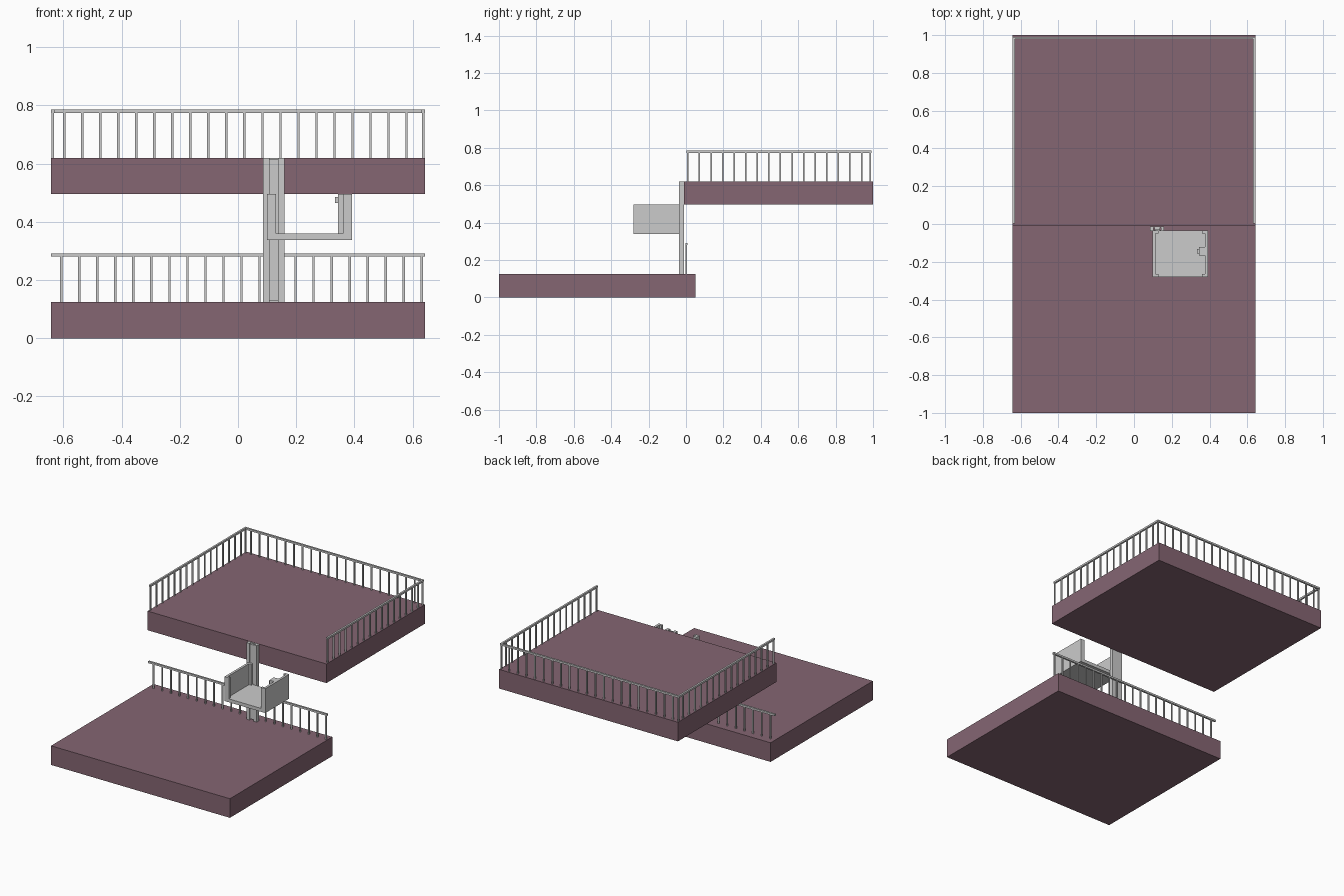
import bpy, bmesh
from mathutils import Matrix, Vector

if "Cube" in bpy.data.objects:
    bpy.data.objects.remove(bpy.data.objects["Cube"])


def boxes(name, items, mat=None):
    """One object from a list of (x0, x1, y0, y1, z0, z1) boxes."""
    bm = bmesh.new()
    for x0, x1, y0, y1, z0, z1 in items:
        centre = Vector(((x0 + x1) / 2, (y0 + y1) / 2, (z0 + z1) / 2))
        size = Matrix.Diagonal((x1 - x0, y1 - y0, z1 - z0, 1))
        bmesh.ops.create_cube(bm, size=1, matrix=Matrix.Translation(centre) @ size)
    return finish(name, bm, mat)


def extrude(name, profile, z0, z1):
    """Flat xy profile pulled up from z0 to z1."""
    bm = bmesh.new()
    face = bm.faces.new([bm.verts.new((x, y, z0)) for x, y in profile])
    top = bmesh.ops.extrude_face_region(bm, geom=[face])["geom"]
    bmesh.ops.translate(bm, vec=(0, 0, z1 - z0),
                        verts=[v for v in top if isinstance(v, bmesh.types.BMVert)])
    bmesh.ops.recalc_face_normals(bm, faces=bm.faces)
    return finish(name, bm)


def finish(name, bm, mat=None):
    mesh = bpy.data.meshes.new(name)
    bm.to_mesh(mesh)
    bm.free()
    obj = bpy.data.objects.new(name, mesh)
    bpy.context.collection.objects.link(obj)
    if mat:
        mesh.materials.append(mat)
    return obj


def railing(name, axis, fixed, span, first, count, z0, z1):
    """Square handrail with evenly spaced balusters along x or y."""
    def item(a0, a1, half, low, high):
        f0, f1 = fixed - half, fixed + half
        return (a0, a1, f0, f1, low, high) if axis == "x" else (f0, f1, a0, a1, low, high)
    items = [item(span[0], span[1], 0.006, z1 - 0.012, z1)]
    for i in range(count):
        p = first + i * 0.0619
        items.append(item(p - 0.004, p + 0.004, 0.004, z0, z1 - 0.012))
    boxes(name, items)


floor_mat = bpy.data.materials.new("plum_floor")
floor_mat.diffuse_color = (0.235, 0.133, 0.171, 1)
floor_mat.use_nodes = True
floor_mat.node_tree.nodes["Principled BSDF"].inputs["Base Color"].default_value = floor_mat.diffuse_color

# Two floor slabs
W = 0.642
boxes("lower_floor", [(-W, W, -1, 0.05, 0, 0.124)], floor_mat)
boxes("upper_floor", [(-W, W, -0.01, 1, 0.496, 0.62)], floor_mat)

# Railings
railing("lower_railing", "x", 0.002, (-W, W), -0.607, 21, 0.124, 0.292)
railing("upper_back_railing", "x", 0.985, (-W, W), -0.597, 20, 0.62, 0.785)
for side, x in (("left", -0.636), ("right", 0.636)):
    railing(f"upper_{side}_railing", "y", x, (0.003, 0.985), 0.01, 16, 0.62, 0.785)
boxes("railing_corner_posts", [(x - 0.004, x + 0.004, 0.981, 0.989, 0.62, 0.773)
                               for x in (-0.636, 0.636)])

# Lift mast: lipped channel open to the front
half = [(0.037, -0.012), (0.037, -0.037), (0.014, -0.037), (0.014, -0.032),
        (0.019, -0.032), (0.019, -0.018)]
profile = [(0.123 + x, y) for x, y in half] + [(0.123 - x, y) for x, y in reversed(half)]
extrude("lift_mast", profile, 0.124, 0.62)
boxes("mast_guide", [(0.108, 0.138, -0.031, -0.018, 0.13, 0.615)])

# Lift platform with carriage arm running in the mast
boxes("lift_floor", [(0.099, 0.392, -0.28, -0.035, 0.338, 0.36)])
boxes("carriage_arm", [(0.111, 0.135, -0.036, -0.022, 0.338, 0.36)])

# Side walls: panels with inward flanges at both ends
Y0, Y1 = -0.28, -0.035
for name, xo, d in (("left_wall", 0.099, 1), ("right_wall", 0.392, -1)):
    a, b = xo + d * 0.015, xo + d * 0.031
    wall = [(xo, Y0), (b, Y0), (b, Y0 + 0.015), (a, Y0 + 0.015),
            (a, Y1 - 0.015), (b, Y1 - 0.015), (b, Y1), (xo, Y1)]
    extrude("lift_" + name, wall, 0.36, 0.496)

# Control post on the right wall with its button box
boxes("control_post", [(0.343, 0.377, -0.168, -0.122, 0.36, 0.496)])
boxes("control_button_box", [(0.333, 0.343, -0.157, -0.133, 0.464, 0.485)])
